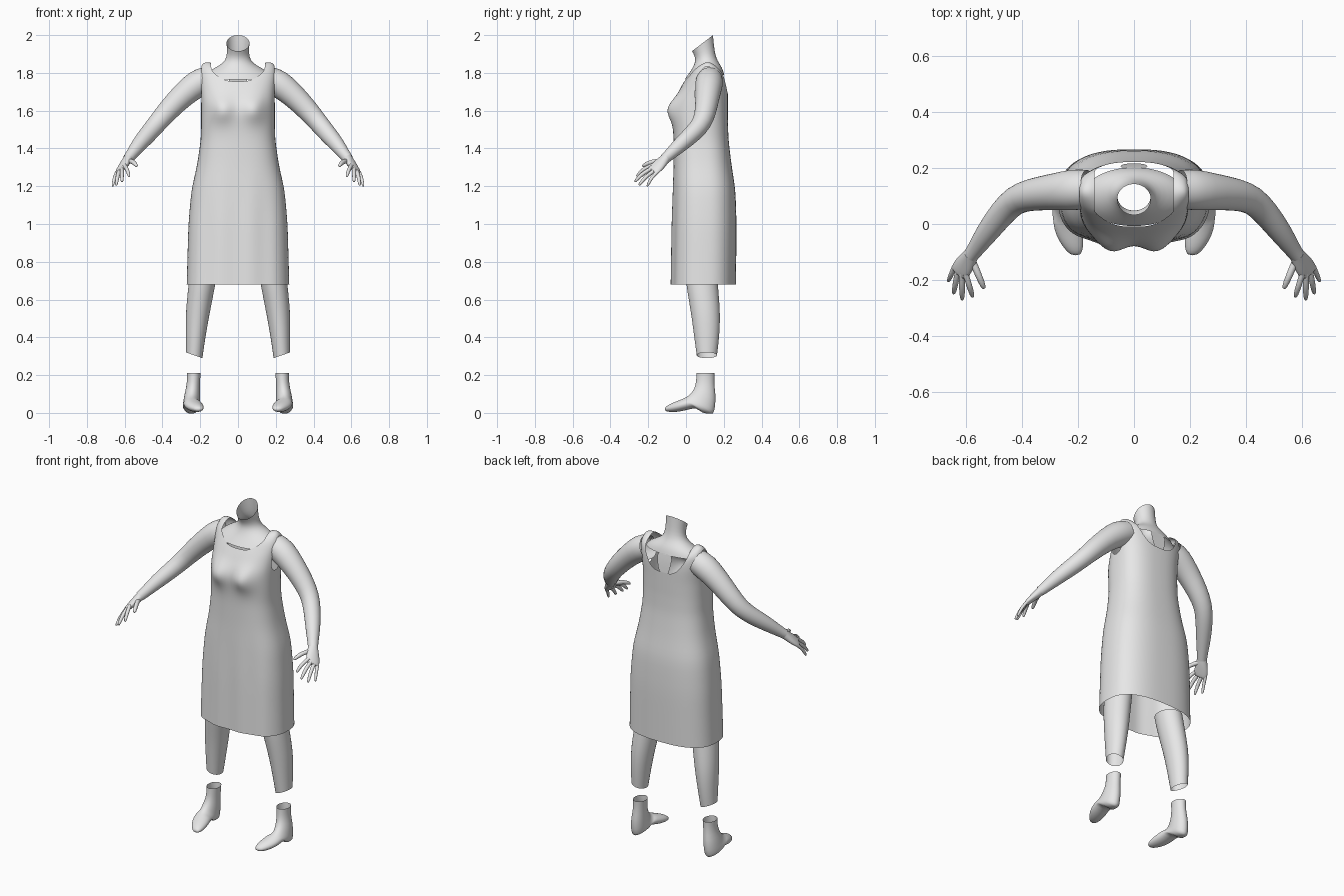
import bpy, bmesh, math
from mathutils import Vector as V

if "Cube" in bpy.data.objects:
    bpy.data.objects.remove(bpy.data.objects["Cube"])

grey = bpy.data.materials.new("plain_grey")
grey.diffuse_color = (0.8, 0.8, 0.8, 1)
grey.use_nodes = True
grey.node_tree.nodes["Principled BSDF"].inputs["Base Color"].default_value = grey.diffuse_color


def finish(name, bm, mirror=False, subsurf=1):
    bmesh.ops.recalc_face_normals(bm, faces=bm.faces)
    me = bpy.data.meshes.new(name)
    bm.to_mesh(me)
    bm.free()
    ob = bpy.data.objects.new(name, me)
    bpy.context.collection.objects.link(ob)
    me.materials.append(grey)
    for p in me.polygons:
        p.use_smooth = True
    if mirror:
        ob.modifiers.new("mirror", 'MIRROR')
    m = ob.modifiers.new("smooth", 'SUBSURF')
    m.levels = m.render_levels = subsurf
    return ob


def loft(bm, rings, cap_end=False):
    """Skin a list of closed rings."""
    vs = [[bm.verts.new(p) for p in r] for r in rings]
    n = len(vs[0])
    for a, b in zip(vs, vs[1:]):
        for i in range(n):
            j = (i + 1) % n
            bm.faces.new((a[i], a[j], b[j], b[i]))
    if cap_end:
        bm.faces.new(vs[-1])
    return vs


def side_ring(xc, front, back, hw, slope=0, n=20):
    """Oval ring from its front and back (y, z) points and half width."""
    a, b = V((xc, *front)), V((xc, *back))
    out = []
    for i in range(n):
        t = 2 * math.pi * i / n
        p = (a + b) / 2 + (a - b) / 2 * math.cos(t) + V((hw * math.sin(t), 0, 0))
        p.z += slope * (p.x - xc)
        out.append(p)
    return out


def tube_rings(path, n=16):
    """Round rings along a path of (x, y, z, radius)."""
    pts = [V(p[:3]) for p in path]
    out = []
    for i, p in enumerate(pts):
        t = (pts[min(i + 1, len(pts) - 1)] - pts[max(i - 1, 0)]).normalized()
        u = t.cross(V((0, 1, 0))).normalized()
        v = t.cross(u)
        r = path[i][3]
        out.append([p + r * (u * math.cos(a) + v * math.sin(a))
                    for a in (2 * math.pi * k / n for k in range(n))])
    return out


# Dress: height, half width, front y, back y
BODY = [(.68, .272, -.08, .265), (1.0, .263, -.075, .268), (1.18, .247, -.07, .262),
        (1.32, .215, -.066, .24), (1.45, .197, -.066, .225), (1.55, .195, -.07, .222),
        (1.65, .195, -.06, .222), (1.74, .2, -.02, .222), (1.8, .208, .02, .21),
        (1.85, .208, .045, .19)]
# Top edge height from front centre, over strap, armhole and strap, to back centre
TOP = [1.755, 1.755, 1.762, 1.775, 1.795, 1.815, 1.815, 1.81, 1.805, 1.79,
       1.69, 1.65, 1.64, 1.65, 1.69,
       1.79, 1.805, 1.81, 1.81, 1.80, 1.755, 1.72, 1.70, 1.69, 1.69]
N = 48


def body_point(k, z):
    for lo, hi in zip(BODY, BODY[1:]):
        if z <= hi[0]:
            break
    f = (z - lo[0]) / (hi[0] - lo[0])
    hw, yf, yb = (lo[i] + (hi[i] - lo[i]) * f for i in (1, 2, 3))
    t = 2 * math.pi * k / N
    s, c = math.sin(t), math.cos(t)
    x = math.copysign(hw * abs(s) ** .77, s)
    y = (yf + yb) / 2 - math.copysign((yb - yf) / 2 * abs(c) ** .77, c)
    if c > 0:
        # bust
        y -= .046 * c ** .5 * math.exp(-((abs(x) - .085) / .065) ** 2
                                       - ((z - 1.605) / .06) ** 2)
        # soft skirt folds
        y += .005 * c * math.cos(x * 42 + .6) * max(0, min(1, (1.3 - z) / .3))
    return V((x, y, z))


bm = bmesh.new()
LOW = [.68, .7, .8, .9, 1.0, 1.09, 1.18, 1.25, 1.32, 1.39, 1.45, 1.5, 1.54]
rows = [[body_point(k, z) for k in range(N)] for z in LOW]
for s in range(1, 8):
    rows.append([body_point(k, 1.54 + (TOP[min(k, N - k)] - 1.54) * s / 7)
                 for k in range(N)])
top = loft(bm, rows)[-1]
# Shoulder straps arch from the front edge to the back edge
for side in (1, -1):
    lines = []
    for k in range(5, 10):
        f, b = top[side * k % N], top[side * (24 - k) % N]
        mids = []
        for s in range(1, 6):
            p = f.co.lerp(b.co, s / 6)
            p.z += .047 * math.sin(math.pi * s / 6)
            mids.append(bm.verts.new(p))
        lines.append([f] + mids + [b])
    for a, b in zip(lines, lines[1:]):
        for i in range(6):
            bm.faces.new((a[i], a[i + 1], b[i + 1], b[i]))
finish("dress", bm)

# Neck and upper chest
bm = bmesh.new()
loft(bm, [side_ring(0, f, b, w, n=32) for f, b, w in [
    ((.032, 1.915), (.143, 2.0), .061),
    ((.046, 1.89), (.148, 1.945), .058),
    ((.05, 1.865), (.155, 1.895), .061),
    ((.042, 1.84), (.168, 1.862), .078),
    ((.028, 1.815), (.185, 1.838), .122),
    ((.01, 1.79), (.196, 1.815), .165),
    ((-.008, 1.765), (.203, 1.79), .185)]])
finish("neck_and_chest", bm)

# Narrow strip of upper back below the neck
bm = bmesh.new()
strip = [[bm.verts.new((x * w, y, z)) for x in (-1, 0, 1)]
         for w, y, z in [(.055, .201, 1.795), (.045, .21, 1.75), (.035, .216, 1.68)]]
for a, b in zip(strip, strip[1:]):
    for i in range(2):
        bm.faces.new((a[i], a[i + 1], b[i + 1], b[i]))
finish("upper_back", bm)

# Arms
bm = bmesh.new()
loft(bm, tube_rings([
    (.165, .125, 1.765, .07), (.215, .122, 1.745, .077), (.29, .115, 1.685, .066),
    (.37, .105, 1.602, .059), (.425, .088, 1.537, .052), (.47, .042, 1.483, .049),
    (.525, -.03, 1.42, .042), (.565, -.088, 1.366, .031), (.583, -.112, 1.345, .028)]))
finish("arm", bm, mirror=True)

# Hands: palm, fingers and thumb
bm = bmesh.new()
across = V((.045, .04, -.03)).normalized()
along = V((.04, -.062, -.057)).normalized()
thick = across.cross(along).normalized()
loft(bm, [[V(c) + across * w * math.cos(a) + thick * h * math.sin(a)
           for a in (2 * math.pi * k / 12 for k in range(12))]
          for c, w, h in [((.578, -.104, 1.352), .028, .026),
                          ((.592, -.125, 1.33), .035, .024),
                          ((.608, -.148, 1.308), .042, .02),
                          ((.624, -.174, 1.284), .041, .015),
                          ((.627, -.18, 1.279), .036, .011)]], cap_end=True)
for base, tip, r in [((.598, -.19, 1.303), (.576, -.262, 1.25), .0115),
                     ((.615, -.183, 1.29), (.614, -.272, 1.222), .012),
                     ((.63, -.172, 1.276), (.645, -.25, 1.203), .0115),
                     ((.644, -.158, 1.266), (.664, -.206, 1.198), .01),
                     ((.578, -.13, 1.33), (.535, -.232, 1.305), .014)]:
    a, b = V(base), V(tip)
    path = []
    for f, s in [(-.15, 1), (.3, 1), (.6, .95), (.88, .8), (1, .45)]:
        p = a.lerp(b, f)
        p.z += .012 * math.sin(math.pi * max(f, 0))
        path.append((*p, r * s))
    loft(bm, tube_rings(path, 8), cap_end=True)
finish("hand", bm, mirror=True)

# Lower legs
bm = bmesh.new()
loft(bm, [side_ring(x, (f, z), (b, z), w, s) for x, z, f, b, w, s in [
    (.18, .75, -.005, .165, .073, 0), (.191, .68, 0, .17, .072, 0),
    (.206, .58, .017, .178, .067, 0), (.216, .5, .03, .182, .062, 0),
    (.225, .4, .043, .177, .052, .1), (.232, .305, .056, .165, .044, .35)]])
finish("lower_leg", bm, mirror=True)

# Boots, with heel, arch and tapered toe
bm = bmesh.new()
loft(bm, [side_ring(x, f, b, w) for x, f, b, w in [
    (.234, (.055, .21), (.152, .21), .037),
    (.235, (.054, .18), (.15, .175), .035),
    (.238, (.05, .145), (.152, .13), .036),
    (.243, (.036, .115), (.16, .075), .042),
    (.246, (.02, .098), (.15, -.004), .045),
    (.247, (.01, .09), (.138, -.006), .046),
    (.246, (-.002, .082), (.082, -.004), .047),
    (.243, (-.012, .077), (.06, .03), .047),
    (.236, (-.035, .067), (.005, .015), .051),
    (.226, (-.065, .056), (-.045, .004), .046),
    (.214, (-.095, .042), (-.09, .004), .032),
    (.208, (-.113, .027), (-.112, .01), .016)]], cap_end=True)
finish("boot", bm, mirror=True)
